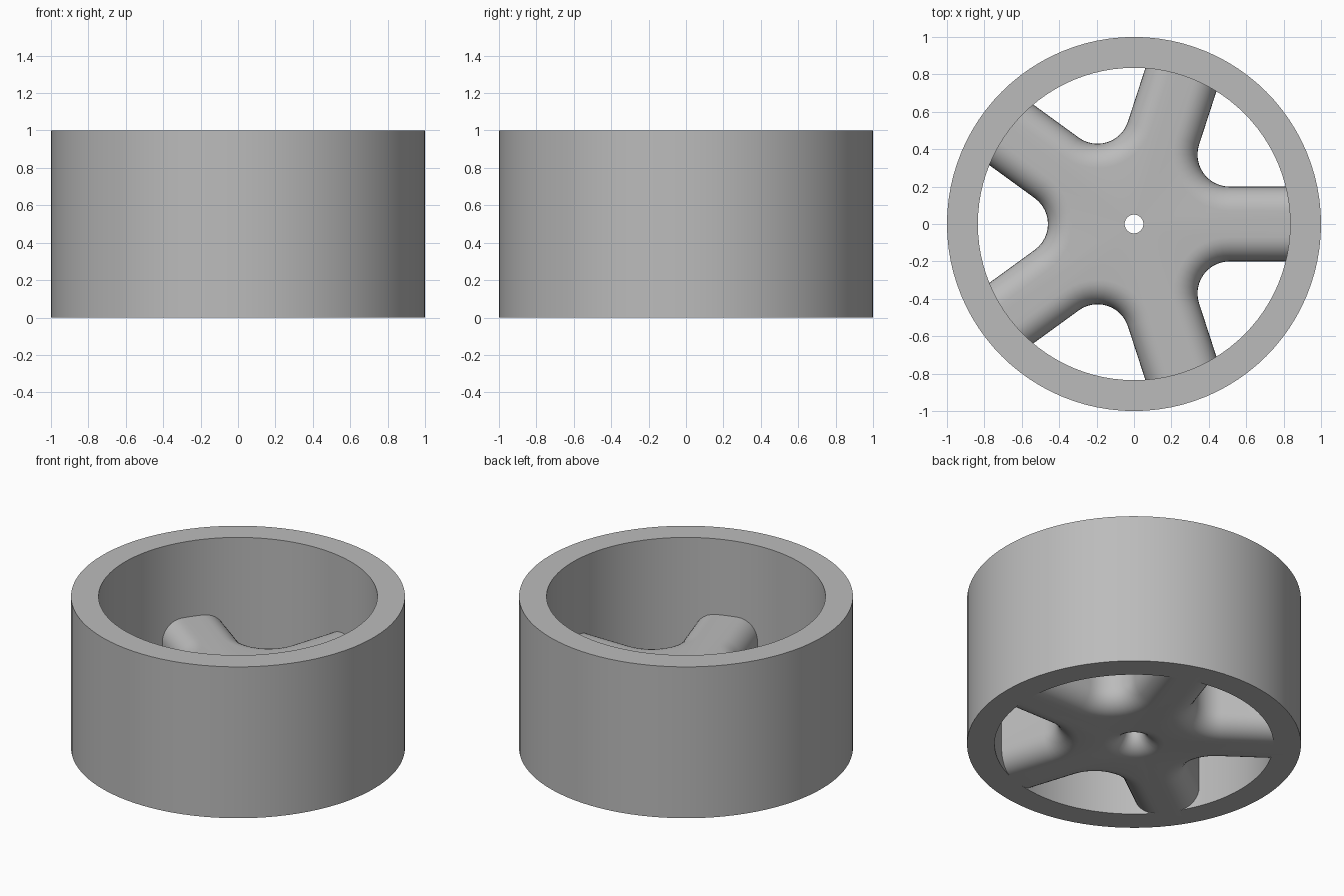
import bpy, math

if "Cube" in bpy.data.objects:
    bpy.data.objects.remove(bpy.data.objects["Cube"])

SPOKES = 5
HALF_W = 0.2        # spoke half width
HEIGHT = 0.5        # spoke and hub height
VALLEY = 0.46       # hub radius between spokes
ROUND = 0.13        # edge rounding
BORE = 0.05         # axle hole radius
STEPS = 8

grey = bpy.data.materials.new("grey")
grey.diffuse_color = (0.5, 0.5, 0.5, 1)
grey.use_nodes = True
grey.node_tree.nodes["Principled BSDF"].inputs["Base Color"].default_value = grey.diffuse_color


def loft(name, loops):
    """Bridge closed loops of equal length into a ring-shaped closed solid."""
    n, m = len(loops[0]), len(loops)
    verts = [p for loop in loops for p in loop]
    faces = []
    for i in range(m):
        a, b = i * n, (i + 1) % m * n
        for j in range(n):
            k = (j + 1) % n
            faces.append((a + j, a + k, b + k, b + j))
    me = bpy.data.meshes.new(name)
    me.from_pydata(verts, [], faces)
    me.materials.append(grey)
    ob = bpy.data.objects.new(name, me)
    bpy.context.collection.objects.link(ob)
    bpy.ops.object.select_all(action='DESELECT')
    ob.select_set(True)
    bpy.context.view_layer.objects.active = ob
    bpy.ops.object.shade_smooth_by_angle(angle=math.radians(35))
    return ob


def circle(r, z, angles):
    return [(r * math.cos(a), r * math.sin(a), z) for a in angles]


def star(inset, z):
    """Five-armed outline with rounded valleys, moved inward by inset."""
    half = math.pi / SPOKES
    s = math.sin(half)
    apex = HALF_W / s
    centre = apex + (VALLEY - apex) / (1 - s)
    radius = centre - VALLEY + inset
    w = HALF_W - inset
    pts = [(0.9, w * t) for t in (-1, -0.5, 0, 0.5, 1)]
    cx, cy = centre * math.cos(half), centre * math.sin(half)
    for i in range(13):                      # valley arc to the next spoke
        a = -math.pi / 2 - (math.pi - 2 * half) * i / 12
        pts.append((cx + radius * math.cos(a), cy + radius * math.sin(a)))
    out = []
    for k in range(SPOKES):
        c, d = math.cos(2 * half * k), math.sin(2 * half * k)
        out += [(x * c - y * d, x * d + y * c, z) for x, y in pts]
    return out


# rim
turn = [2 * math.pi * i / 96 for i in range(96)]
loft("rim", [circle(r, z, turn) for r, z in
             ((1, 0), (1, 1), (0.835, 1), (0.835, 0))])

# spokes and hub: rounded lower edge, rounded upper edge, then the axle bore
arc = [math.pi / 2 * i / STEPS for i in range(STEPS + 1)]
loops = [star(ROUND * (1 - math.sin(a)), ROUND * (1 - math.cos(a))) for a in arc]
loops += [star(ROUND * (1 - math.cos(a)), HEIGHT - ROUND * (1 - math.sin(a))) for a in arc]
angles = [math.atan2(y, x) for x, y, z in star(0, 0)]
loops.append(circle(BORE, HEIGHT, angles))
# flared lower mouth of the bore
loops += [circle(BORE + ROUND * (1 - math.cos(a)), ROUND * (1 - math.sin(a)), angles) for a in arc]
loft("spokes_and_hub", loops)
